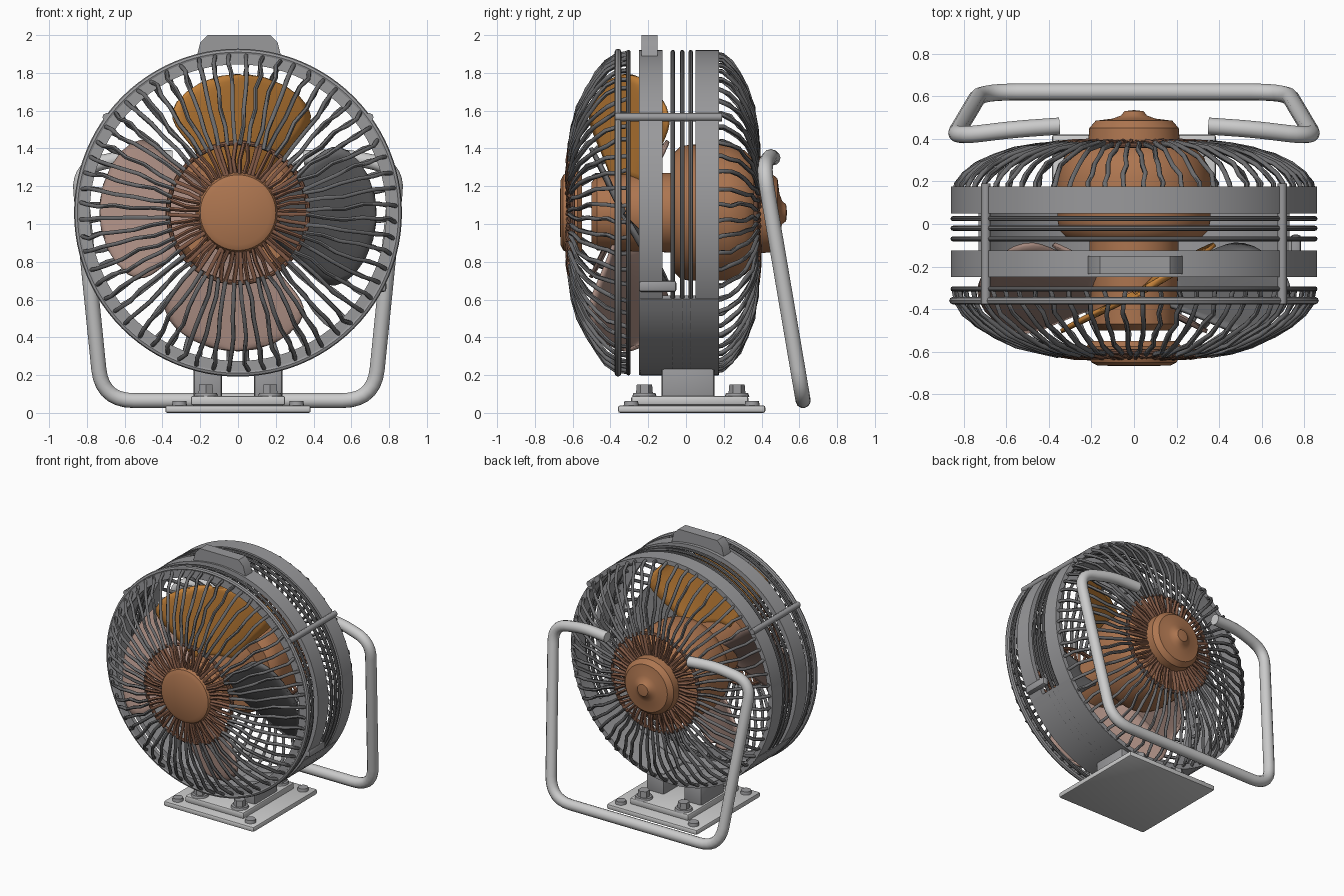
import bpy, bmesh, math, random
from mathutils import Vector, Matrix

if "Cube" in bpy.data.objects:
    bpy.data.objects.remove(bpy.data.objects["Cube"])
random.seed(4)
CZ, R = 1.06, 0.85          # fan axis height, cage radius
TAU = math.tau

def material(name, col):
    m = bpy.data.materials.new(name)
    m.diffuse_color = (*col, 1)
    m.use_nodes = True
    m.node_tree.nodes["Principled BSDF"].inputs["Base Color"].default_value = m.diffuse_color
    return m

copper = material("copper", (0.42, 0.18, 0.08))
old_copper = material("old_copper", (0.22, 0.10, 0.06))
orange = material("orange", (0.55, 0.22, 0.04))
dusty = material("dusty", (0.38, 0.25, 0.21))
dark = material("dark_steel", (0.15, 0.15, 0.155))
steel = material("steel", (0.32, 0.32, 0.33))

def finish(name, bm, mat=None, angle=35):
    bmesh.ops.recalc_face_normals(bm, faces=bm.faces)
    me = bpy.data.meshes.new(name)
    bm.to_mesh(me)
    bm.free()
    ob = bpy.data.objects.new(name, me)
    bpy.context.collection.objects.link(ob)
    if mat:
        me.materials.append(mat)
    bpy.ops.object.select_all(action='DESELECT')
    ob.select_set(True)
    bpy.context.view_layer.objects.active = ob
    bpy.ops.object.shade_smooth_by_angle(angle=math.radians(angle))
    return ob

def polar(r, a, y):
    return Vector((r * math.cos(a), y, CZ + r * math.sin(a)))

def lathe(name, prof, mat=None, seg=72, closed=False):
    """Spin (radius, y) points round the fan axis."""
    bm = bmesh.new()
    rings = [[bm.verts.new(polar(max(r, 1e-5), TAU * i / seg, y)) for i in range(seg)] for r, y in prof]
    pairs = list(zip(rings, rings[1:])) + ([(rings[-1], rings[0])] if closed else [])
    for a, b in pairs:
        for i in range(seg):
            j = (i + 1) % seg
            bm.faces.new((a[i], a[j], b[j], b[i]))
    bmesh.ops.remove_doubles(bm, verts=bm.verts, dist=5e-5)
    return finish(name, bm, mat)

def band(name, r0, r1, y0, y1, mat=None):
    return lathe(name, [(r0, y0), (r1, y0), (r1, y1), (r0, y1)], mat, 96, True)

def ring(name, r, y, t, mat=None):
    prof = [(r + t * math.cos(TAU * k / 8), y + t * math.sin(TAU * k / 8)) for k in range(8)]
    return lathe(name, prof, mat, 96, True)

def tubes(name, paths, radius, mat=None, res=1):
    cu = bpy.data.curves.new(name + "_path", 'CURVE')
    cu.dimensions = '3D'
    cu.bevel_depth, cu.bevel_resolution, cu.use_fill_caps = radius, res, True
    for p in paths:
        s = cu.splines.new('POLY')
        s.points.add(len(p) - 1)
        for pt, co in zip(s.points, p):
            pt.co = (*co, 1)
    tmp = bpy.data.objects.new(name + "_path", cu)
    bpy.context.collection.objects.link(tmp)
    bm = bmesh.new()
    me = bpy.data.meshes.new_from_object(tmp.evaluated_get(bpy.context.evaluated_depsgraph_get()))
    bm.from_mesh(me)
    bpy.data.objects.remove(tmp)
    return finish(name, bm, mat, 60)

def fillet(pts, rad, n=7):
    pts = [Vector(p) for p in pts]
    out = [pts[0]]
    for a, b, c in zip(pts, pts[1:], pts[2:]):
        d = min(rad, (a - b).length * .45, (c - b).length * .45)
        p, q = b + (a - b).normalized() * d, b + (c - b).normalized() * d
        out += [p.lerp(b, t).lerp(b.lerp(q, t), t) for t in (k / n for k in range(n + 1))]
    return out + [pts[-1]]

def box(name, c, size, bevel=0.01, mat=None):
    bm = bmesh.new()
    bmesh.ops.create_cube(bm, size=1, matrix=Matrix.Translation(c) @ Matrix.Diagonal((*size, 1)))
    bmesh.ops.bevel(bm, geom=bm.edges[:], offset=bevel, segments=2, affect='EDGES', profile=.5)
    return finish(name, bm, mat)

def bolt(name, x, y, z, r, h, sides=6):
    bm = bmesh.new()
    bmesh.ops.create_cone(bm, cap_ends=True, segments=sides, radius1=r, radius2=r * .9, depth=h,
                          matrix=Matrix.Translation((x, y, z + h / 2)))
    return finish(name, bm, steel, 30)

# wire guards: front and rear domes of slightly wobbly spokes
def guard(name, prof, n, mat):
    paths = []
    for i in range(n):
        a = TAU * (i + .5) / n
        paths.append([polar(r, a + random.uniform(-.012, .012) / max(r, .3), y + random.uniform(-.006, .006))
                      for r, y in prof])
    return tubes(name, paths, 0.012, mat)

front = [(.36, -.612), (.46, -.597), (.56, -.567), (.66, -.52), (.74, -.47), (.80, -.42), (.835, -.37), (.845, -.31)]
rear = [(.36, .378), (.46, .368), (.56, .352), (.66, .318), (.74, .28), (.80, .235), (.835, .19), (.845, .14)]
guard("front_guard_outer_wires", front, 60, dark)
guard("front_guard_inner_wires", [(.2, -.625), (.28, -.622), (.37, -.61)], 60, old_copper)
guard("rear_guard_outer_wires", rear, 60, dark)
guard("rear_guard_inner_wires", [(.19, .385), (.28, .383), (.37, .377)], 60, old_copper)
ring("front_guard_inner_ring", .37, -.60, .013, old_copper)
ring("rear_guard_inner_ring", .37, .37, .013, old_copper)

# cage rim: flat bands plus thin hoops and tie rods
band("front_rim_band", .825, .86, -.25, -.125, steel)
band("rear_rim_band", .825, .86, .05, .175, steel)
band("front_lip", .785, .84, -.375, -.345, steel)
for k, y in enumerate((-.36, -.305, -.07, -.02, .025)):
    ring(f"rim_hoop_{k}", R, y, .018 if k == 0 else .012, dark if k else steel)
for k, a in enumerate((36, 144)):
    p = [polar(R + .01, math.radians(a), y) for y in (-.375, .19)]
    tubes(f"tie_rod_{k}", [p], .022, steel, 2)
box("side_latch", (.76, -.15, .67), (.05, .2, .06), .015, steel)

# curved cradle sheet under the cage
bm = bmesh.new()
rows = [[bm.verts.new(polar(r, math.radians(-90 - 58 + 116 * i / 24), y))
         for r, y in ((.83, -.24), (.862, -.24), (.862, .172), (.83, .172))] for i in range(25)]
for a, b in zip(rows, rows[1:]):
    for k in range(4):
        bm.faces.new((a[k], a[(k + 1) % 4], b[(k + 1) % 4], b[k]))
bm.faces.new(rows[0])
bm.faces.new(rows[-1])
finish("cage_cradle", bm, steel)

# motor, spinner and front cap
lathe("motor_housing", [(0, -.06), (.32, -.06), (.35, -.03), (.36, .02), (.36, .22), (.33, .31), (.27, .37),
      (.215, .385), (.21, .45), (.18, .485), (.10, .495), (.06, .51), (.045, .53), (0, .535)], copper)
lathe("fan_hub", [(0, -.50), (.16, -.50), (.2, -.47), (.21, -.1), (.21, -.05), (0, -.05)], copper)
lathe("front_cap", [(0, -.668), (.17, -.665), (.2, -.65), (.215, -.62), (.225, -.575), (.2, -.55), (0, -.55)], copper)

# four broad pitched blades
def blade(name, mid, mat):
    bm = bmesh.new()
    nr, nt = 14, 14
    grid = []
    for i in range(nr + 1):
        s = math.sin(i / nr * math.pi / 2)
        r = .17 + .555 * s
        w = .70 * math.sqrt(max(1 - s ** 9, .004)) * (.85 + .15 * s)
        row = []
        for j in range(nt + 1):
            t = 2 * j / nt - 1
            y = -.33 - t * w * (.27 * r / .6 + .05) + .03 * t * t
            row.append(bm.verts.new(polar(r, mid + t * w, y)))
        grid.append(row)
    for i in range(nr):
        for j in range(nt):
            bm.faces.new((grid[i][j], grid[i][j + 1], grid[i + 1][j + 1], grid[i + 1][j]))
    ob = finish(name, bm, mat)
    m = ob.modifiers.new("thickness", 'SOLIDIFY')
    m.thickness, m.offset = .018, 0

for k, mat in enumerate((dark, orange, dusty, dusty)):
    blade(f"fan_blade_{k}", math.radians(90 * k - 2), mat)

# bent tube stand behind the cage
half = [(.35, .46, 1.35), (.56, .445, 1.36), (.845, .41, 1.30), (.72, .62, .065)]
tubes("tube_stand", [fillet(half + [(-x, y, z) for x, y, z in reversed(half)], .17)], .04, None, 4)

# top grip: tapered block on the front band
bm = bmesh.new()
prof = [(-.22, 1.88), (.23, 1.88), (.21, 1.96), (.17, 2.0), (-.16, 2.0), (-.20, 1.96)]
f = bm.faces.new([bm.verts.new((x, -.235, z)) for x, z in prof])
g = bmesh.ops.extrude_face_region(bm, geom=[f])
bmesh.ops.translate(bm, vec=(0, .085, 0), verts=[v for v in g['geom'] if isinstance(v, bmesh.types.BMVert)])
finish("top_grip", bm, steel)

# bolted base plate with two pedestal feet
box("base_plate", (0, .03, .02), (.77, .78, .04), .012)
box("foot_flange", (0, .02, .065), (.50, .62, .05), .012)
for s in (-1, 1):
    box("pedestal_leg", (s * .16, .01, .15), (.15, .28, .2), .015, steel)
    for y in (-.22, .27):
        bolt("flange_bolt_washer", s * .17, y, .085, .065, .02, 20)
        bolt("flange_bolt_head", s * .17, y, .10, .045, .05)
    for y in (-.29, .35):
        bolt("plate_screw", s * .31, y, .038, .04, .025, 16)
